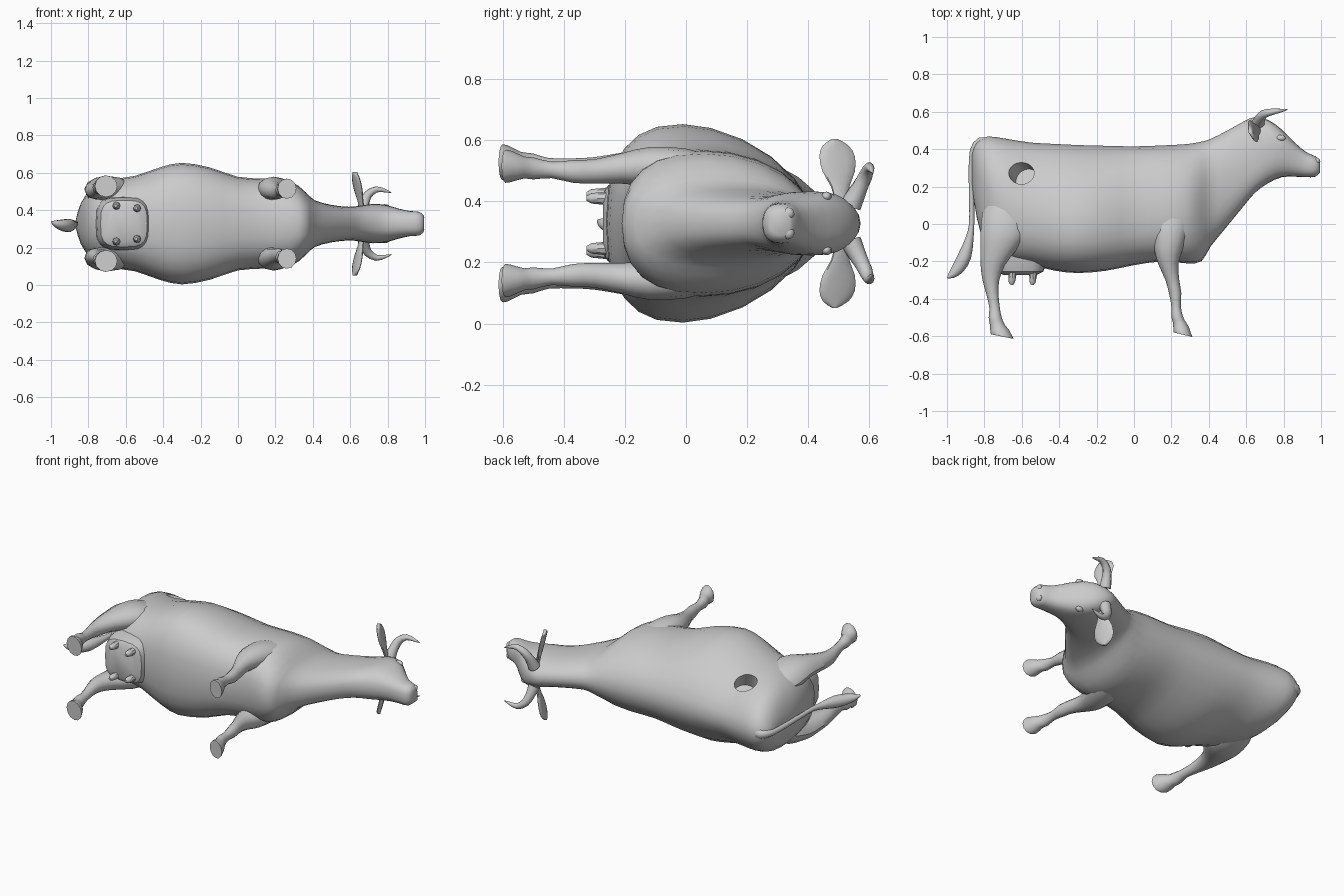
import bpy, bmesh, math
from mathutils import Vector, Matrix

ZC = 0.328  # symmetry plane of the animal, which lies on its side
grey = bpy.data.materials.new("plain grey")
grey.diffuse_color = (0.6, 0.6, 0.6, 1)


def finish(ob, angle=40):
    bpy.ops.object.select_all(action='DESELECT')
    ob.select_set(True)
    bpy.context.view_layer.objects.active = ob
    bpy.ops.object.shade_smooth_by_angle(angle=math.radians(angle))


def smooth_rows(rows, n):
    """Catmull-Rom interpolation of rows of numbers."""
    out = []
    for i in range(len(rows) - 1):
        a, b = rows[max(i - 1, 0)], rows[i]
        c, d = rows[i + 1], rows[min(i + 2, len(rows) - 1)]
        for k in range(n):
            t = k / n
            out.append([0.5 * (2 * q + (r - p) * t + (2 * p - 5 * q + 4 * r - s) * t * t
                               + (3 * q - p - 3 * r + s) * t ** 3)
                        for p, q, r, s in zip(a, b, c, d)])
    return out + [list(rows[-1])]


def loft(name, rings, angle=40):
    bm = bmesh.new()
    vs = [[bm.verts.new(p) for p in r] for r in rings]
    n = len(vs[0])
    for a, b in zip(vs, vs[1:]):
        for i in range(n):
            bm.faces.new((a[i], a[(i + 1) % n], b[(i + 1) % n], b[i]))
    bm.faces.new(vs[0])
    bm.faces.new(vs[-1])
    bmesh.ops.recalc_face_normals(bm, faces=bm.faces)
    me = bpy.data.meshes.new(name)
    bm.to_mesh(me)
    bm.free()
    me.materials.append(grey)
    ob = bpy.data.objects.new(name, me)
    bpy.context.collection.objects.link(ob)
    finish(ob, angle)
    return ob


def power(v, e):
    return math.copysign(abs(v) ** e, v)


def tube(name, rows, n=2, sides=10):
    """Sweep along (x, y, z, radius, flatness); ring is flattened across z."""
    rows = smooth_rows(rows, n)
    pts = [Vector(r[:3]) for r in rows]
    rings = []
    for i, r in enumerate(rows):
        t = (pts[min(i + 1, len(pts) - 1)] - pts[max(i - 1, 0)]).normalized()
        u = t.cross(Vector((0, 0, 1))).normalized()
        w = u.cross(t)
        rings.append([pts[i] + r[3] * (u * math.cos(a) + w * r[4] * math.sin(a))
                      for a in (2 * math.pi * k / sides for k in range(sides))])
    return loft(name, rings)


# Trunk, neck and head: x, top y, widest y, bottom y, half width, upper roundness
body = [
    (-0.865, 0.39, 0.30, 0.20, 0.03, 1.0),
    (-0.84, 0.44, 0.25, 0.03, 0.11, 1.0),
    (-0.78, 0.468, 0.18, -0.15, 0.19, 1.0),
    (-0.68, 0.455, 0.10, -0.20, 0.235, 1.05),
    (-0.55, 0.435, 0.04, -0.22, 0.255, 1.1),
    (-0.42, 0.428, 0.00, -0.25, 0.30, 1.15),
    (-0.30, 0.422, -0.01, -0.262, 0.325, 1.15),
    (-0.15, 0.418, 0.00, -0.25, 0.30, 1.1),
    (0.00, 0.415, 0.02, -0.22, 0.25, 1.0),
    (0.15, 0.42, 0.05, -0.20, 0.24, 1.0),
    (0.28, 0.427, 0.06, -0.21, 0.228, 1.05),
    (0.36, 0.44, 0.08, -0.20, 0.17, 1.0),
    (0.41, 0.455, 0.12, -0.12, 0.125, 0.95),
    (0.50, 0.50, 0.22, -0.01, 0.10, 0.9),
    (0.59, 0.55, 0.32, 0.10, 0.09, 0.9),
    (0.65, 0.572, 0.38, 0.17, 0.095, 0.9),
    (0.72, 0.555, 0.41, 0.22, 0.105, 0.8),
    (0.79, 0.505, 0.41, 0.25, 0.10, 0.8),
    (0.86, 0.435, 0.36, 0.253, 0.08, 0.8),
    (0.92, 0.385, 0.32, 0.25, 0.067, 0.8),
    (0.97, 0.362, 0.31, 0.253, 0.063, 0.8),
    (0.995, 0.34, 0.31, 0.275, 0.04, 0.8),
]
rings = []
for x, top, mid, low, w, e in smooth_rows(body, 2):
    ring = []
    for k in range(24):
        a = 2 * math.pi * k / 24
        c, s = math.cos(a), math.sin(a)
        ex = e if s > 0 else 0.8
        ring.append((x, mid + power(s, ex) * (top - mid if s > 0 else mid - low),
                     ZC + w * power(c, ex)))
    rings.append(ring)
trunk = loft("trunk_and_head", rings, 45)

# Round blind hole in the upper flank
axis = Vector((-0.3, 0.36, 0.88)).normalized()
bpy.ops.mesh.primitive_cylinder_add(vertices=28, radius=0.064, depth=0.4)
cutter = bpy.context.object
cutter.name = "hole_cutter"
cutter.hide_render = True
cutter.matrix_world = (Matrix.Translation(Vector((-0.60, 0.27, 0.52)) + axis * 0.10)
                       @ axis.to_track_quat('Z', 'Y').to_matrix().to_4x4())
mod = trunk.modifiers.new("hole", 'BOOLEAN')
mod.operation, mod.solver, mod.object = 'DIFFERENCE', 'EXACT', cutter
bpy.context.view_layer.objects.active = trunk
bpy.ops.object.modifier_apply(modifier="hole")
bpy.data.objects.remove(cutter)
finish(trunk, 45)


# Legs: x centre, y, offset from the symmetry plane, half size in x, half size in z
front_leg = [(0.21, 0.12, 0.15, 0.09, 0.06), (0.20, 0.0, 0.175, 0.10, 0.07),
             (0.185, -0.12, 0.185, 0.08, 0.065), (0.183, -0.21, 0.18, 0.055, 0.05),
             (0.205, -0.30, 0.17, 0.037, 0.04), (0.22, -0.37, 0.17, 0.033, 0.037),
             (0.225, -0.44, 0.175, 0.025, 0.027), (0.232, -0.50, 0.18, 0.032, 0.036),
             (0.245, -0.53, 0.183, 0.036, 0.036), (0.258, -0.575, 0.187, 0.048, 0.052),
             (0.262, -0.592, 0.187, 0.05, 0.054)]
hind_leg = [(-0.68, 0.16, 0.14, 0.08, 0.05), (-0.69, 0.06, 0.16, 0.12, 0.075),
            (-0.695, -0.05, 0.185, 0.125, 0.07), (-0.725, -0.14, 0.185, 0.095, 0.06),
            (-0.755, -0.22, 0.18, 0.065, 0.05), (-0.765, -0.30, 0.175, 0.045, 0.042),
            (-0.758, -0.37, 0.18, 0.033, 0.033), (-0.745, -0.45, 0.187, 0.028, 0.027),
            (-0.742, -0.50, 0.193, 0.035, 0.036), (-0.73, -0.54, 0.197, 0.04, 0.037),
            (-0.71, -0.585, 0.20, 0.058, 0.056), (-0.705, -0.602, 0.20, 0.06, 0.058)]
horn = [(0.665, 0.54, 0.06, 0.035, 1), (0.675, 0.565, 0.11, 0.028, 1),
        (0.695, 0.588, 0.155, 0.023, 1), (0.74, 0.60, 0.183, 0.017, 1),
        (0.79, 0.607, 0.175, 0.009, 1), (0.82, 0.612, 0.165, 0.002, 1)]
# Ears: x, y, offset, half size in y
ear = [(0.665, 0.51, 0.07, 0.022), (0.655, 0.505, 0.12, 0.03), (0.645, 0.50, 0.17, 0.053),
       (0.635, 0.495, 0.22, 0.058), (0.628, 0.49, 0.255, 0.042), (0.625, 0.487, 0.277, 0.008)]

for side, s in (("upper", 1), ("lower", -1)):
    for name, leg in (("front_leg", front_leg), ("hind_leg", hind_leg)):
        loft(f"{name}_{side}", [
            [(x + rx * math.cos(a), y - (0.012 * math.cos(a) if y < -0.57 else 0), ZC + s * o + rz * math.sin(a))
             for a in (2 * math.pi * k / 12 for k in range(12))]
            for x, y, o, rx, rz in smooth_rows(leg, 2)])
    tube(f"horn_{side}", [(x, y, ZC + s * o, r, f) for x, y, o, r, f in horn])
    loft(f"ear_{side}", [
        [(x + 0.012 * math.sin(a) - 0.35 * r * math.cos(a), y + r * math.cos(a), ZC + s * o)
         for a in (2 * math.pi * k / 12 for k in range(12))]
        for x, y, o, r in smooth_rows(ear, 2)])
    # Eyes and nostril rims
    for name, pos, size in (("eye", (0.785, 0.46, 0.088), (0.026, 0.017, 0.016)),
                            ("nostril", (0.978, 0.335, 0.032), (0.018, 0.02, 0.02))):
        bpy.ops.mesh.primitive_uv_sphere_add(segments=12, ring_count=8, radius=1)
        ob = bpy.context.object
        ob.name = f"{name}_{side}"
        ob.scale = size
        ob.location = (pos[0], pos[1], ZC + s * pos[2])
        ob.data.materials.append(grey)
        finish(ob, 60)
    # Teats
    for i, (x, o) in enumerate(((-0.65, 0.095), (-0.54, 0.082))):
        z = ZC + s * o
        tube(f"teat_{side}_{i}", [(x, -0.24, z, 0.024, 1), (x, -0.28, z, 0.02, 1),
                                  (x - 0.003, -0.31, z, 0.017, 1), (x - 0.004, -0.325, z, 0.008, 1)], 1, 8)

# Udder
loft("udder", [[(-0.61 + rx * power(math.cos(a), 0.6), y, ZC + rz * power(math.sin(a), 0.6))
                for a in (2 * math.pi * k / 20 for k in range(20))]
               for y, rx, rz in ((-0.08, 0.16, 0.15), (-0.20, 0.145, 0.14),
                                 (-0.255, 0.125, 0.125), (-0.272, 0.09, 0.10))])

# Tail with tuft
tube("tail", [(-0.76, 0.435, ZC, 0.022, 1.3), (-0.82, 0.44, ZC, 0.024, 1.2),
              (-0.858, 0.39, ZC, 0.02, 1), (-0.868, 0.28, ZC, 0.016, 1),
              (-0.868, 0.12, ZC, 0.014, 1), (-0.868, 0.0, ZC, 0.014, 1),
              (-0.88, -0.08, ZC - 0.005, 0.022, 1), (-0.905, -0.17, ZC - 0.01, 0.036, 1),
              (-0.94, -0.235, ZC - 0.008, 0.034, 0.9), (-0.975, -0.272, ZC, 0.02, 0.9),
              (-0.998, -0.288, ZC + 0.01, 0.003, 1)])
